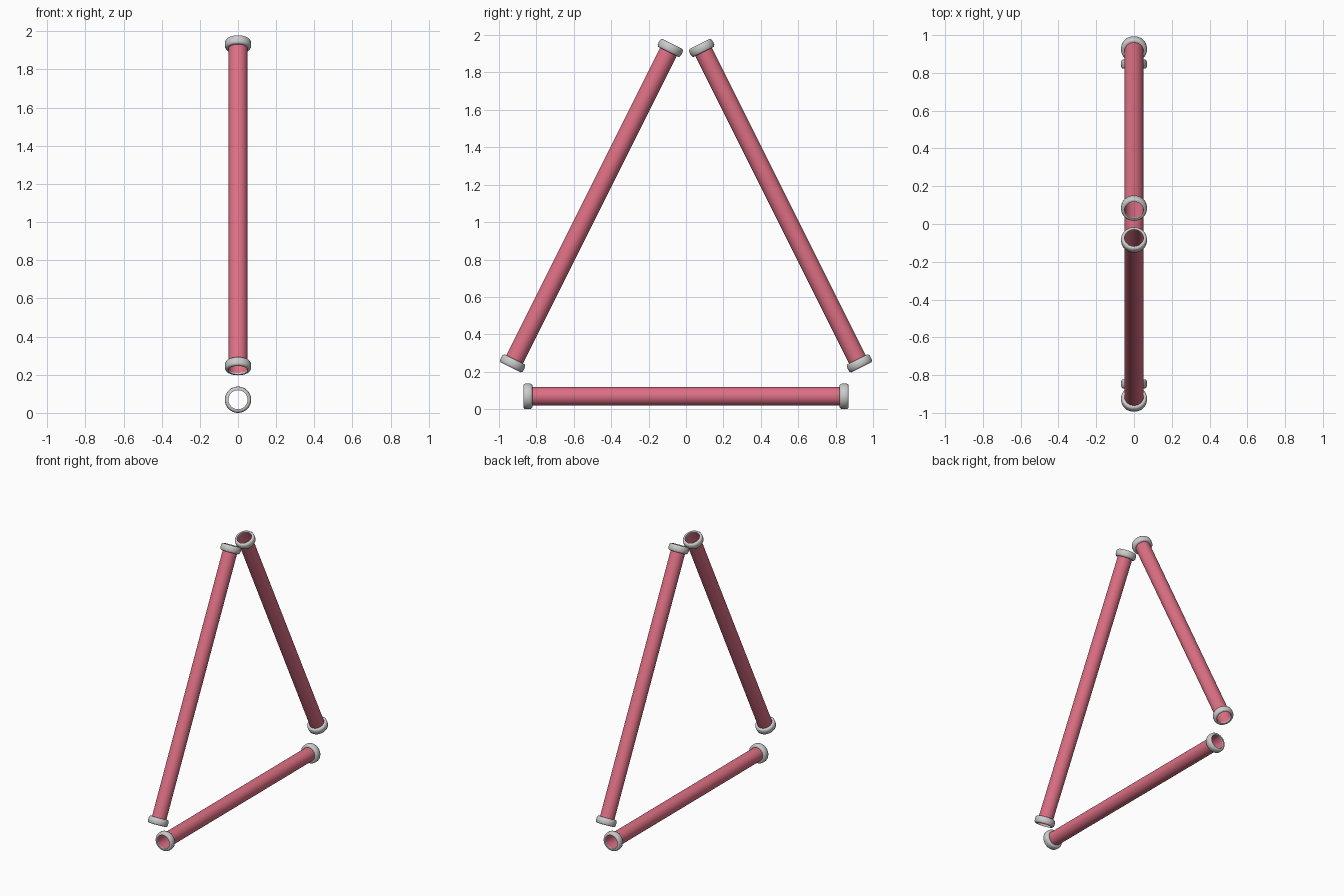
import bpy
from math import radians, cos, sin, tau, atan
from mathutils import Vector

if "Cube" in bpy.data.objects:
    bpy.data.objects.remove(bpy.data.objects["Cube"])

SIDES = 32
pink = bpy.data.materials.new("pink")
pink.diffuse_color = (0.72, 0.16, 0.23, 1)
pink.use_nodes = True
pink.node_tree.nodes["Principled BSDF"].inputs["Base Color"].default_value = pink.diffuse_color


def lathe(name, profile, loc, rot, closed, mat=None):
    """Spin (radius, height) points about local z, tilt about x and place."""
    verts = [(r * cos(tau * i / SIDES), r * sin(tau * i / SIDES), h)
             for r, h in profile for i in range(SIDES)]
    n = len(profile)
    faces = []
    for j in range(n if closed else n - 1):
        a, b = j * SIDES, (j + 1) % n * SIDES
        for i in range(SIDES):
            k = (i + 1) % SIDES
            faces.append((a + i, a + k, b + k, b + i))
    me = bpy.data.meshes.new(name)
    me.from_pydata(verts, [], faces)
    ob = bpy.data.objects.new(name, me)
    ob.location, ob.rotation_euler = loc, (rot, 0, 0)
    bpy.context.collection.objects.link(ob)
    if mat:
        me.materials.append(mat)
    bpy.ops.object.select_all(action='DESELECT')
    ob.select_set(True)
    bpy.context.view_layer.objects.active = ob
    bpy.ops.object.shade_smooth_by_angle(angle=radians(35))


# Rounded collar cross-section, counter-clockwise
RING = [(0.050, -0.024), (0.059, -0.024), (0.064, -0.021), (0.068, -0.014),
        (0.069, 0), (0.068, 0.014), (0.064, 0.021), (0.059, 0.024),
        (0.050, 0.024)]


def pole(name, start, end):
    """Open tube with a collar at each end."""
    a, b = Vector(start), Vector(end)
    d = b - a
    rot = -Vector((0, 0, 1)).angle(d) * (1 if d.y > 0 else -1)
    half = d.length / 2 + 0.015
    lathe(name + "_tube", [(0.0495, -half), (0.0495, half)], (a + b) / 2, rot,
          False, pink)
    lathe(name + "_collar_start", RING, a, rot, True)
    lathe(name + "_collar_end", RING, b, rot, True)


# Bottom bar and the two leaning sides of the triangle
pole("bottom_bar", (0, -0.846, 0.069), (0, 0.846, 0.069))
for side, s in (("left", -1), ("right", 1)):
    pole(side + "_bar", (0, s * 0.927, 0.245), (0, s * 0.084, 1.931))
